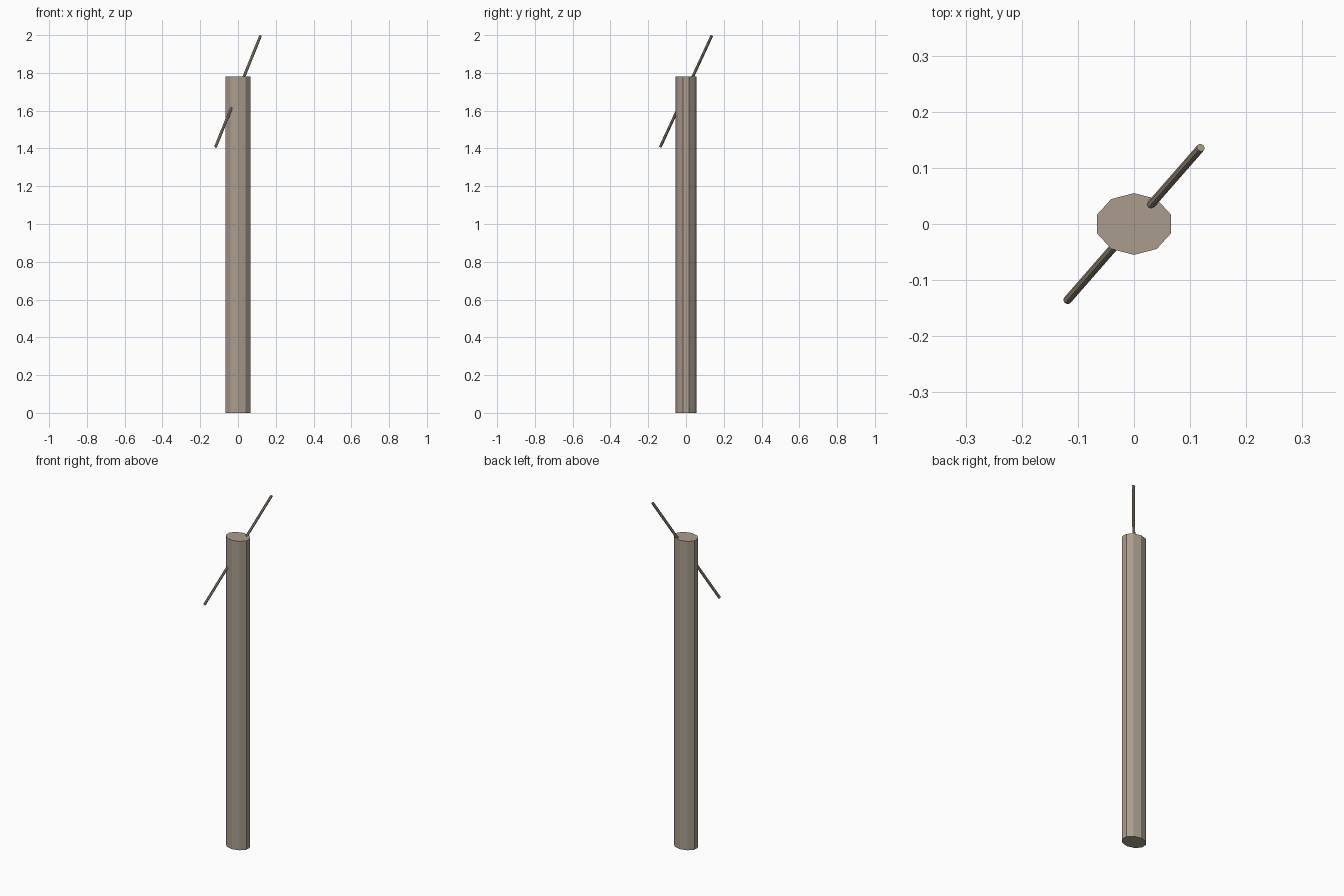
import bpy, math
from mathutils import Vector

if "Cube" in bpy.data.objects:
    bpy.data.objects.remove(bpy.data.objects["Cube"])

wood = bpy.data.materials.new("weathered_wood")
wood.diffuse_color = (0.40, 0.335, 0.265, 1)
wood.use_nodes = True
wood.node_tree.nodes["Principled BSDF"].inputs["Base Color"].default_value = wood.diffuse_color


def rod_between(name, start, end, radius, sides):
    start, end = Vector(start), Vector(end)
    axis = end - start
    bpy.ops.mesh.primitive_cylinder_add(
        vertices=sides, radius=radius, depth=axis.length,
        location=(start + end) / 2,
        rotation=axis.to_track_quat('Z', 'Y').to_euler())
    obj = bpy.context.object
    obj.name = name
    obj.data.materials.append(wood)
    return obj


# Ten-sided post, slightly flattened front to back
post = rod_between("post", (0, 0, 0), (0, 0, 1.78), 1.0, 10)
post.scale = (0.069, 0.055, 1)

# Thin slanted peg running through the top of the post
rod_between("slanted_peg", (-0.119, -0.136, 1.408), (0.119, 0.136, 1.996), 0.0075, 8)
